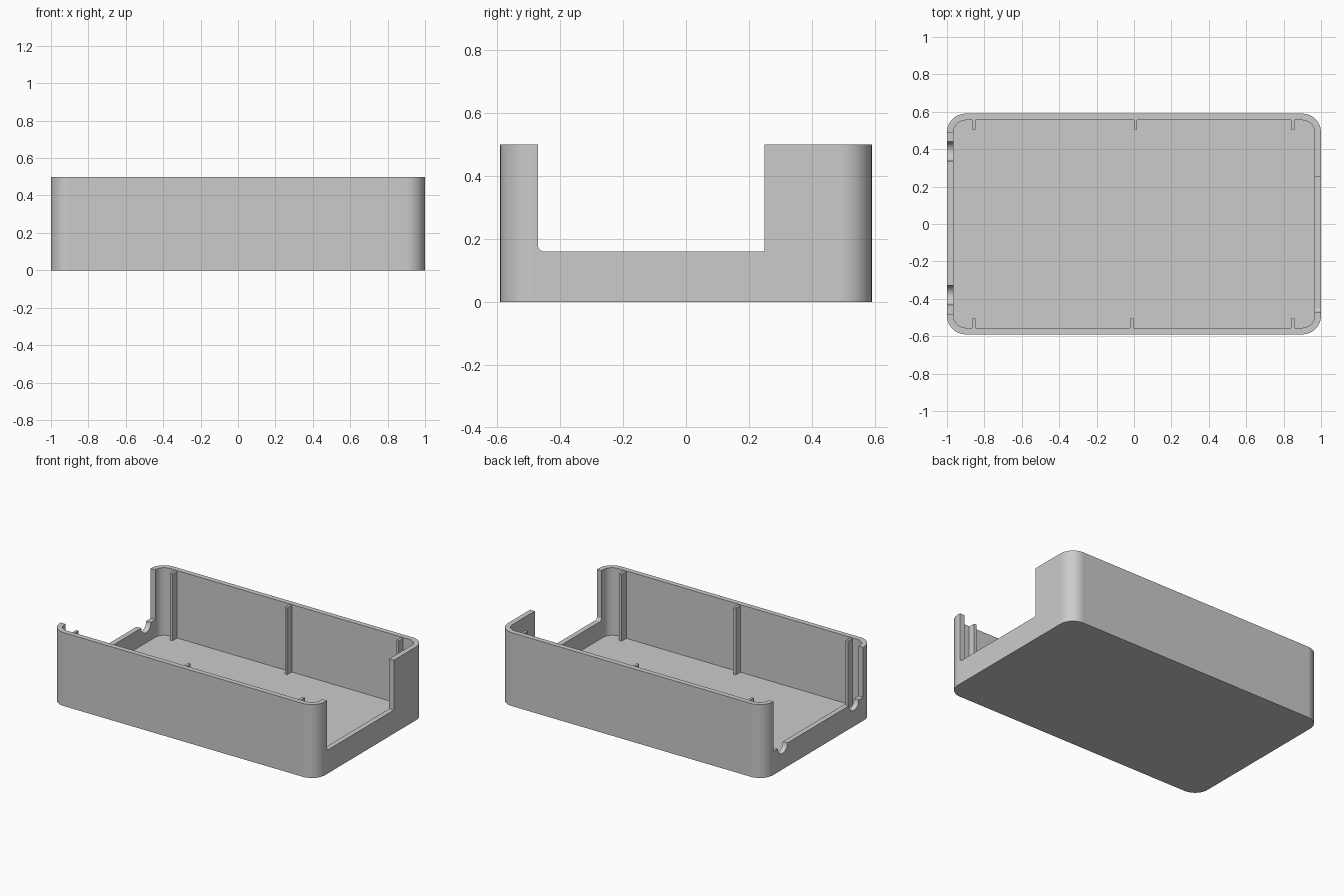
import bpy
import bmesh
from math import cos, sin, pi, radians
from mathutils import Vector

cube = bpy.data.objects.get("Cube")
if cube:
    bpy.data.objects.remove(cube, do_unlink=True)

LENGTH, WIDTH, HEIGHT = 2.0, 1.18, 0.5
WALL, FLOOR, RADIUS, SILL = 0.035, 0.04, 0.1, 0.16

grey = bpy.data.materials.new("light grey plastic")
grey.use_nodes = True
grey.diffuse_color = (0.6, 0.6, 0.6, 1)
grey.node_tree.nodes["Principled BSDF"].inputs["Base Color"].default_value = (0.6, 0.6, 0.6, 1)


def arc(cx, cy, r, start, end, steps=12):
    angles = [radians(start + (end - start) * i / steps) for i in range(steps + 1)]
    return [(cx + r * cos(a), cy + r * sin(a)) for a in angles]


def rounded_rect(hx, hy, r):
    points = []
    for i, (sx, sy) in enumerate([(1, 1), (-1, 1), (-1, -1), (1, -1)]):
        points += arc(sx * (hx - r), sy * (hy - r), r, 90 * i, 90 * i + 90)
    return points


def prism(name, outline, place, direction):
    """Extrude a closed outline, put into space by the place function."""
    bm = bmesh.new()
    face = bm.faces.new([bm.verts.new(place(a, b)) for a, b in outline])
    grown = bmesh.ops.extrude_face_region(bm, geom=[face])
    verts = [v for v in grown["geom"] if isinstance(v, bmesh.types.BMVert)]
    bmesh.ops.translate(bm, verts=verts, vec=Vector(direction))
    bmesh.ops.recalc_face_normals(bm, faces=bm.faces)
    mesh = bpy.data.meshes.new(name)
    bm.to_mesh(mesh)
    bm.free()
    mesh.materials.append(grey)
    ob = bpy.data.objects.new(name, mesh)
    bpy.context.collection.objects.link(ob)
    return ob


def cut(ob, cutter):
    mod = ob.modifiers.new("cut", 'BOOLEAN')
    mod.operation = 'DIFFERENCE'
    mod.solver = 'EXACT'
    mod.object = cutter
    graph = bpy.context.evaluated_depsgraph_get()
    ob.data = bpy.data.meshes.new_from_object(ob.evaluated_get(graph))
    ob.modifiers.clear()
    bpy.data.objects.remove(cutter, do_unlink=True)


# Open tray with rounded corners
tray = prism("tray", rounded_rect(LENGTH / 2, WIDTH / 2, RADIUS),
             lambda a, b: (a, b, 0), (0, 0, HEIGHT))
cut(tray, prism("cavity", rounded_rect(LENGTH / 2 - WALL, WIDTH / 2 - WALL, RADIUS - WALL),
                lambda a, b: (a, b, FLOOR), (0, 0, 1)))

# Left end opening, with one filleted lower corner
opening = [(-0.47, 1), *arc(-0.45, SILL + 0.02, 0.02, 180, 270, 6), (0.25, SILL), (0.25, 1)]
cut(tray, prism("left_opening", opening, lambda a, b: (0.9, a, b), (0.2, 0, 0)))

# Right end opening, with two half-round notches in its sill
opening = [(-0.48, 1), (-0.48, SILL), *arc(-0.38, SILL, 0.052, 180, 360),
           *arc(0.388, SILL, 0.052, 180, 360), (0.488, SILL), (0.488, 1)]
cut(tray, prism("right_opening", opening, lambda a, b: (-1.1, a, b), (0.2, 0, 0)))

# Smooth corners with flat walls
bpy.ops.object.select_all(action='DESELECT')
tray.select_set(True)
bpy.context.view_layer.objects.active = tray
bpy.ops.object.shade_smooth_by_angle(angle=radians(30))
weighted = tray.modifiers.new("even shading", 'WEIGHTED_NORMAL')
weighted.keep_sharp = True

# Upright ribs inside the long walls
for side, sign, middle in [("front", -1, -0.013), ("back", 1, 0.008)]:
    for place, x in [("right", -0.857), ("middle", middle), ("left", 0.848)]:
        near, far = sign * 0.505, sign * (WIDTH / 2 - WALL / 2)
        outline = [(x - 0.009, near), (x + 0.009, near), (x + 0.009, far), (x - 0.009, far)]
        prism(f"{side}_{place}_rib", outline,
              lambda a, b: (a, b, FLOOR / 2), (0, 0, HEIGHT - 0.005 - FLOOR / 2))
